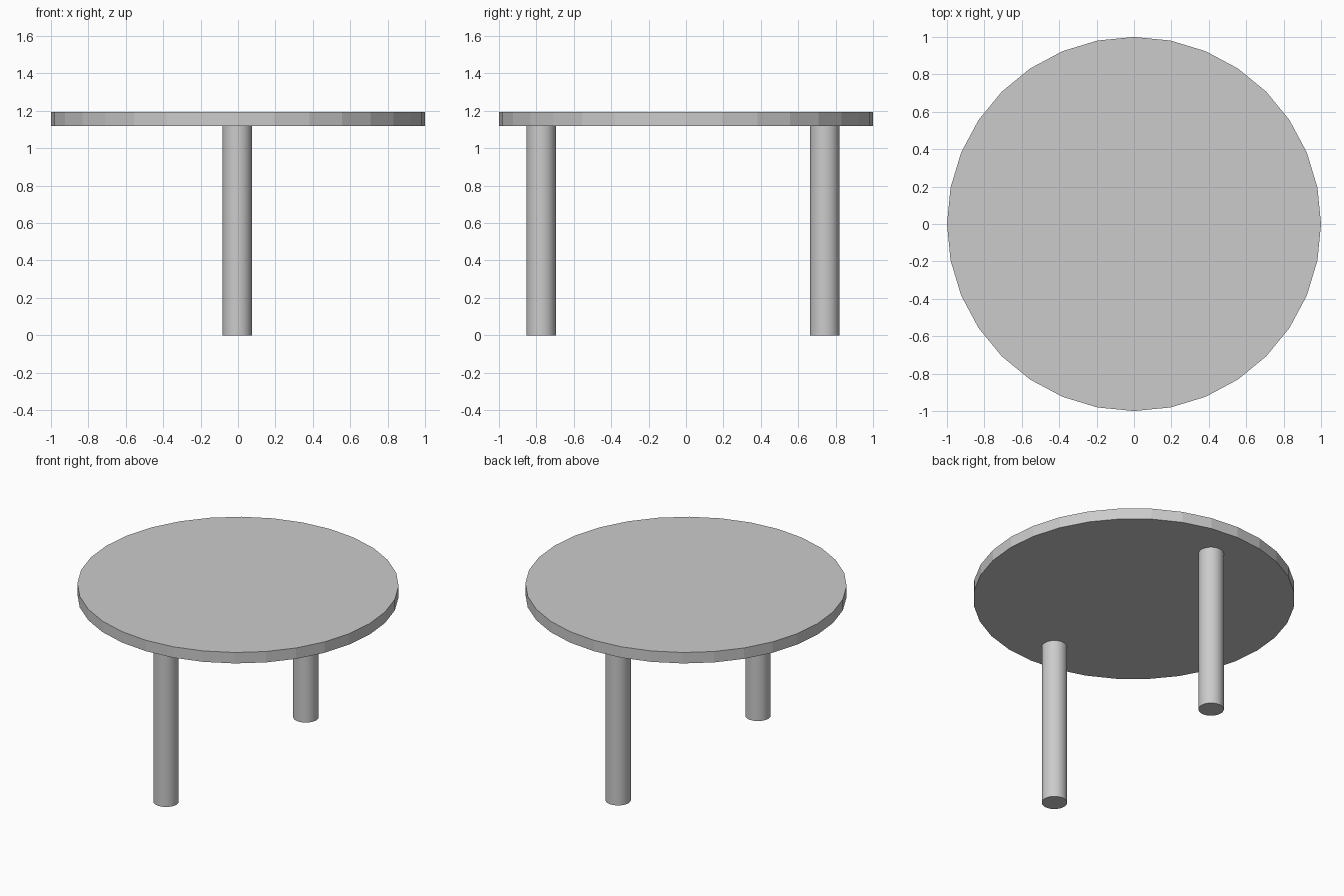
import bpy

if "Cube" in bpy.data.objects:
    bpy.data.objects.remove(bpy.data.objects["Cube"])

TOP_Z = 1.195
UNDERSIDE_Z = 1.12


def cylinder(name, radius, x, y, z0, z1, smooth=False):
    bpy.ops.mesh.primitive_cylinder_add(
        vertices=32, radius=radius, depth=z1 - z0,
        location=(x, y, (z0 + z1) / 2))
    obj = bpy.context.object
    obj.name = name
    if smooth:
        bpy.ops.object.shade_smooth_by_angle()
    return obj


# Faceted round table top
cylinder("table_top", 1.0, 0, 0, UNDERSIDE_Z, TOP_Z)

# Two round legs, front and back
for name, y in (("front_leg", -0.775), ("back_leg", 0.742)):
    cylinder(name, 0.079, -0.004, y, 0, UNDERSIDE_Z, smooth=True)
